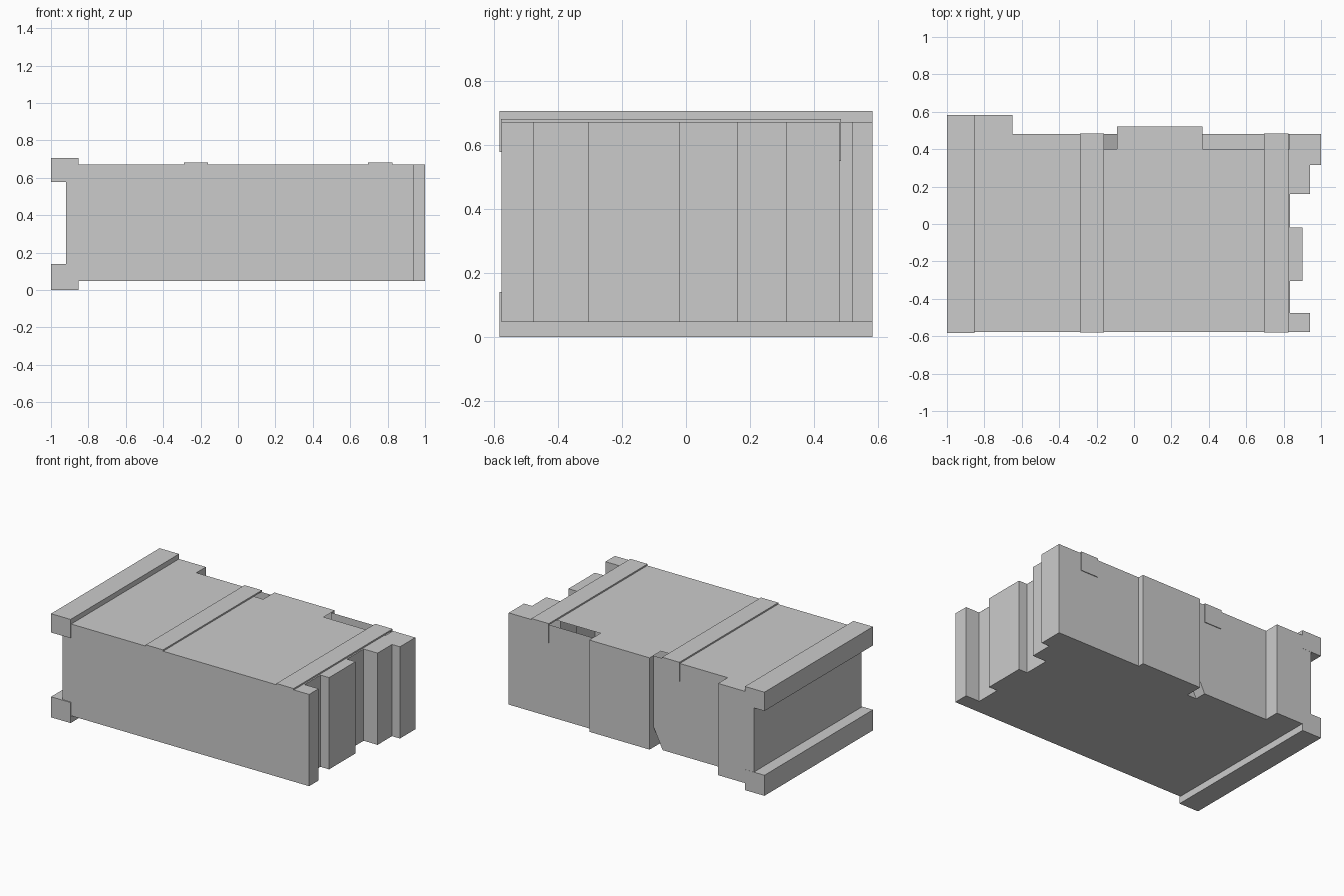
import bpy, bmesh

if "Cube" in bpy.data.objects:
    bpy.data.objects.remove(bpy.data.objects["Cube"])

LOW, HIGH = 0.047, 0.672      # bottom and top of the hollow body


def make_object(name, faces):
    """Build a mesh from lists of corner points, welding shared corners."""
    bm = bmesh.new()
    for pts in faces:
        bm.faces.new([bm.verts.new(p) for p in pts])
    bmesh.ops.remove_doubles(bm, verts=bm.verts, dist=1e-5)
    bmesh.ops.recalc_face_normals(bm, faces=bm.faces)
    mesh = bpy.data.meshes.new(name)
    bm.to_mesh(mesh)
    bm.free()
    obj = bpy.data.objects.new(name, mesh)
    bpy.context.collection.objects.link(obj)
    return obj


def extrude_x(name, profile, x0, x1):
    """Prism along x from a closed (y, z) profile."""
    faces = [[(x, y, z) for y, z in profile] for x in (x0, x1)]
    for (ya, za), (yb, zb) in zip(profile, profile[1:] + profile[:1]):
        faces.append([(x0, ya, za), (x1, ya, za), (x1, yb, zb), (x0, yb, zb)])
    return make_object(name, faces)


# Body plan, in pieces so the lids can detour around the open slots
end_and_front = [(-0.65, 0.48), (-0.65, 0.583), (-0.92, 0.583),
                 (-0.92, -0.577), (0.94, -0.577)]
stepped_side = [(0.94, -0.475), (0.835, -0.475), (0.835, -0.305), (0.9, -0.305),
                (0.9, -0.02), (0.835, -0.02), (0.835, 0.16), (0.94, 0.16),
                (0.94, 0.315), (1.0, 0.315), (1.0, 0.48)]
long_slot = [(0.832, 0.48), (0.832, 0.40), (0.365, 0.40)]
back_panel = [(0.365, 0.52), (-0.09, 0.52)]
small_slot = [(-0.09, 0.40), (-0.16, 0.40), (-0.16, 0.48)]

walls = (end_and_front + stepped_side + [(0.832, 0.48), (0.365, 0.48)]
         + back_panel + [(-0.09, 0.48), (-0.16, 0.48)])
top = end_and_front + stepped_side + long_slot + back_panel + small_slot
bottom = (end_and_front + stepped_side + [(0.832, 0.48), (0.365, 0.48)]
          + back_panel + [(-0.09, 0.48)] + small_slot)

faces = [[(x, y, HIGH) for x, y in top], [(x, y, LOW) for x, y in bottom]]
RAMP = 0.19                   # upper height of the sloped floor in the small slot
for a, b in zip(walls, walls[1:] + walls[:1]):
    za = RAMP if a == (-0.09, 0.48) else LOW
    faces.append([(*a, za), (*b, LOW), (*b, HIGH), (*a, HIGH)])

# Sloped floor of the small slot and the pocket below it
faces += [
    [(-0.16, 0.40, LOW), (-0.16, 0.48, LOW), (-0.09, 0.48, RAMP), (-0.09, 0.40, RAMP)],
    [(-0.16, 0.40, LOW), (-0.09, 0.40, LOW), (-0.09, 0.40, RAMP)],
    [(-0.09, 0.40, LOW), (-0.09, 0.48, LOW), (-0.09, 0.48, RAMP), (-0.09, 0.40, RAMP)],
]
make_object("hollow_body", faces)

# End flanges, lower and upper
for name, z0, z1 in (("lower_flange", 0.0, 0.14), ("upper_flange", 0.578, 0.706)):
    extrude_x(name, [(-0.584, z0), (0.584, z0), (0.584, z1), (-0.584, z1)], -1.0, -0.853)

# Straps over the top with a short leg folded down the back
strap = [(-0.579, HIGH), (0.48, HIGH), (0.48, 0.55), (0.485, 0.55),
         (0.485, 0.682), (-0.579, 0.682)]
for name, x0 in (("middle_strap", -0.29), ("side_strap", 0.695)):
    extrude_x(name, strap, x0, x0 + 0.13)
